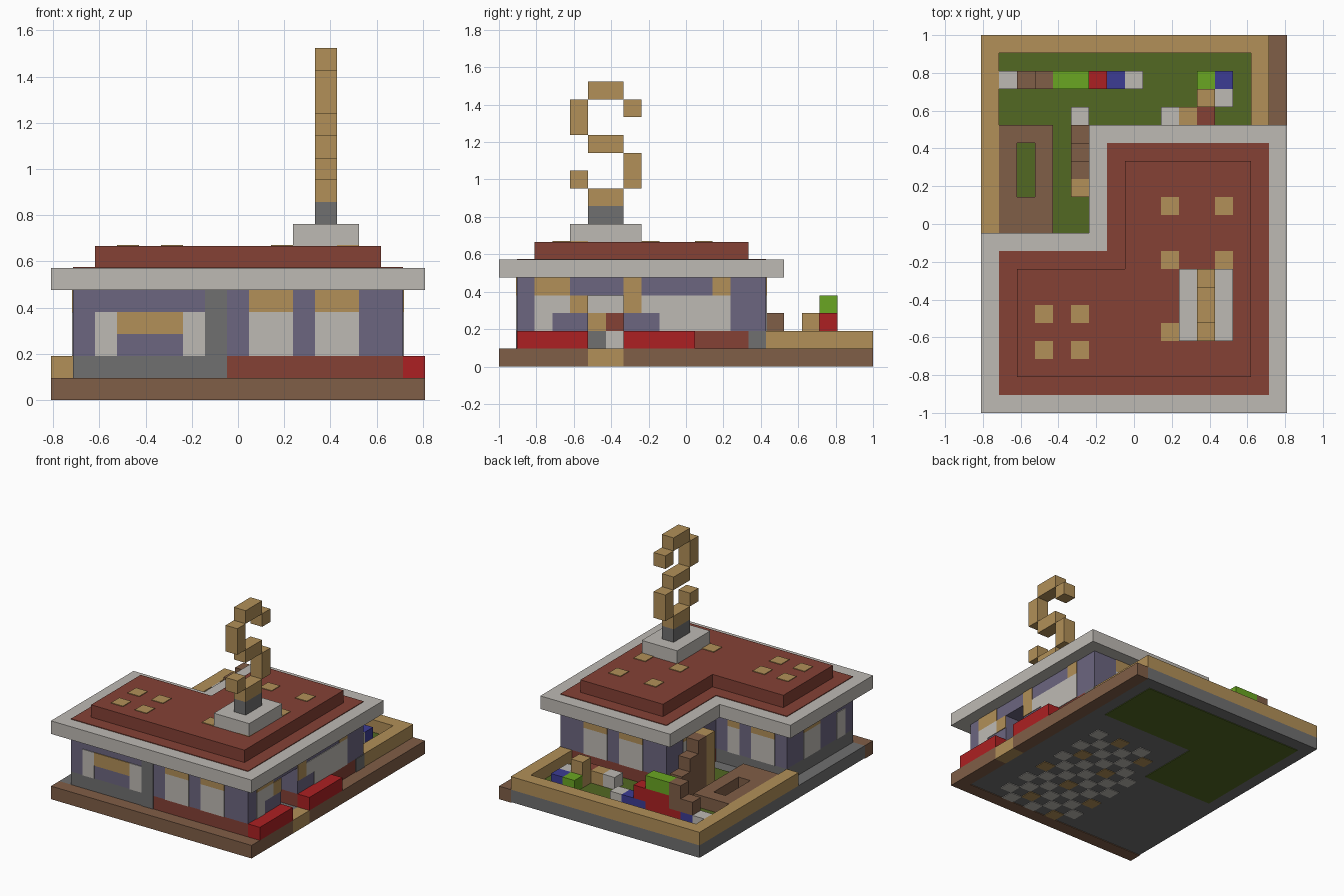
import bpy, bmesh

U = 2 / 21                      # size of one block
WIDE, DEEP = 17, 21             # plot size in blocks
LIFT = 0.05                     # thickness of painted plates, in blocks

cube = bpy.data.objects.get("Cube")
if cube:
    bpy.data.objects.remove(cube, do_unlink=True)


def material(name, code):
    def linear(c):
        return c / 12.92 if c < 0.04045 else ((c + 0.055) / 1.055) ** 2.4
    rgb = [linear(v / 255) for v in bytes.fromhex(code)] + [1]
    m = bpy.data.materials.new(name)
    m.use_nodes = True
    m.diffuse_color = rgb
    m.node_tree.nodes["Principled BSDF"].inputs["Base Color"].default_value = rgb
    return m


brown = material("brown wood", "805e47")
tan = material("tan", "b29058")
green = material("grass green", "526822")
brick = material("brick red", "854135")
pale = material("pale grey", "bebab4")
grey = material("stone grey", "707070")
red = material("bright red", "ac2022")
purple = material("dusty purple", "6c6680")
lime = material("lime green", "6aa622")
blue = material("blue", "3c3c94")


def prism(name, mat, outline, low, high):
    """Extrude a ground outline, in blocks, between two heights."""
    bm = bmesh.new()
    base = [bm.verts.new(((x - WIDE / 2) * U, (y - DEEP / 2) * U, low * U))
            for x, y in outline]
    face = bm.faces.new(base)
    grown = bmesh.ops.extrude_face_region(bm, geom=[face])["geom"]
    tops = [g for g in grown if isinstance(g, bmesh.types.BMVert)]
    bmesh.ops.translate(bm, verts=tops, vec=(0, 0, (high - low) * U))
    bmesh.ops.recalc_face_normals(bm, faces=bm.faces)
    mesh = bpy.data.meshes.new(name)
    bm.to_mesh(mesh)
    bm.free()
    mesh.materials.append(mat)
    ob = bpy.data.objects.new(name, mesh)
    bpy.context.scene.collection.objects.link(ob)
    return ob


def box(name, mat, x, y, z, w=1, d=1, h=1):
    return prism(name, mat, [(x, y), (x + w, y), (x + w, y + d), (x, y + d)], z, z + h)


def ell(inset):
    """L-shaped house outline, moved inwards."""
    i = inset
    return [(i, i), (17 - i, i), (17 - i, 16 - i), (6 + i, 16 - i), (6 + i, 10 - i), (i, 10 - i)]


# Wall planes: axis the wall faces, its position and its outward direction
WALLS = {"front": ("y", 1, -1), "back": ("y", 15, 1), "wing_back": ("y", 9, 1),
         "east": ("x", 16, 1), "west": ("x", 1, -1), "court": ("x", 7, -1)}


def panel(name, mat, wall, along, z, w=1, h=1):
    """Thin plate on a wall."""
    axis, at, out = WALLS[wall]
    start = at if out > 0 else at - LIFT
    label = wall + "_" + name
    if axis == "y":
        return box(label, mat, along, start, z, w, LIFT, h)
    return box(label, mat, start, along, z, LIFT, w, h)


def window(wall, along, w=2):
    panel("window", pale, wall, along, 2, w, 2)
    panel("window_head", tan, wall, along, 4, w)


# Ground slab with brown edging, side path and lawn
box("ground_slab", grey, 0, 1, LIFT, 16, 20, 1 - LIFT)
box("front_edging", brown, 0, 0, 0, 17)
box("side_edging_front", brown, 16, 1, 0, d=4)
box("side_path", tan, 16, 5, 0, d=2)
box("side_edging_back", brown, 16, 7, 0, d=14)
prism("lawn", green, [(1, 10), (7, 10), (7, 15), (15, 15), (15, 20), (1, 20)], 0, 1 + LIFT)

# Floor tiles seen on the underside
for x in range(7, 14):
    for y in range(1, 13):
        if (x + y) % 2 and not (x == 7 and y > 9):
            box("floor_tile", tan if (x + 2 * y) % 5 == 0 else pale, x, y, 0, h=LIFT)

# Plinth and walls
plinth = prism("brick_plinth", brick,
               [(8, 1), (16, 1), (16, 15), (7, 15), (7, 9), (8, 9)], 1, 2)
box("stone_plinth", grey, 1, 1, 1, 7, 8)
walls = prism("house_walls", purple, ell(1), 2, 5)

# Side doorway cut through plinth and wall
cutter = box("doorway_cutter", purple, 14, 5, 1, 3, 2, 3)
cutter.hide_render = True
for part in (plinth, walls):
    mod = part.modifiers.new("doorway", "BOOLEAN")
    mod.operation, mod.object, mod.solver = "DIFFERENCE", cutter, "EXACT"
    bpy.context.view_layer.objects.active = part
    bpy.ops.object.modifier_apply(modifier=mod.name)
bpy.data.objects.remove(cutter, do_unlink=True)
for i, column in enumerate(((grey, tan, pale), (pale, brick, pale))):
    for k, mat in enumerate(column):
        box("doorway_panel", mat, 14, 5 + i, 1 + k, LIFT)

# Front wall
panel("pillar", grey, "front", 7, 1, h=4)
for x in (2, 6):
    panel("window_side", pale, "front", x, 2, h=2)
panel("window_blind", tan, "front", 3, 3, 3)

# Matching windows on front and back, then the wing and courtyard
for side in ("front", "back"):
    for x in (9, 12):
        window(side, x)
window("wing_back", 2)
window("wing_back", 5, 1)
window("court", 11)
window("west", 5)
panel("window", pale, "west", 2, 2, h=2)

# Side wall beside the doorway
panel("front_window", pale, "east", 2, 2, h=2)
panel("front_window_top", pale, "east", 3, 3)
panel("front_window_head", tan, "east", 2, 4, 2)
for y in (4, 7):
    panel("door_lamp", tan, "east", y, 3)
panel("long_window_top", pale, "east", 8, 3, 5)
panel("long_window", pale, "east", 9, 2, 4)
for y in (7, 12):
    panel("window_head", tan, "east", y, 4)
panel("corner_stone", grey, "east", 14, 1)

# Planters by the doorway
for y in (1, 7):
    box("side_planter", red, 16, y, 1, d=4)

# Roof with inlay, raised deck and skylights
prism("roof_slab", pale, ell(0), 5, 6)
prism("roof_inlay", brick, ell(1), 5.5, 6 + LIFT)
prism("roof_deck", brick, ell(2), 6, 7)
for xs, ys in (((10, 13), (4, 8, 11)), ((3, 5), (3, 5))):
    for x in xs:
        for y in ys:
            box("skylight", tan, x, y, 7, h=LIFT)

# Chimney and its curling smoke
box("chimney_base", pale, 11, 4, 7, 3, 4)
box("chimney_pot", grey, 12, 5, 8, d=2)
for z in (9, 12, 15):
    box("smoke_bar", tan, 12, 5, z, d=2)
for y, z, h in ((4, 10, 1), (7, 10, 2), (4, 13, 2), (7, 14, 1)):
    box("smoke_curl", tan, 12, y, z, h=h)

# Garden wall
box("garden_wall_west", tan, 0, 9, 1, d=12)
box("garden_wall_back", tan, 1, 20, 1, 15)
box("garden_wall_east", tan, 15, 15, 1, d=5)

# Patio around a sunken bed
for y in (10, 15):
    box("patio_end", brown, 1, y, 1, 3, 2 if y == 10 else 1)
for x in (1, 3):
    box("patio_side", brown, x, 12, 1, d=3)

# Arch of stacked blocks in the back row, listed from the ground up
stacks = [(pale,), (blue, brown), (red, brown, brown), (red, red, lime),
          (red, red, lime), (blue, red), (blue,), (pale,)]
for i, stack in enumerate(stacks):
    for k, mat in enumerate(stack):
        box("arch_block", mat, 1 + i, 18, 1 + k)

# Stair of blocks climbing towards the house
box("stair_foot", pale, 5, 16, 1)
for k, y in enumerate((15, 14, 13)):
    box("stair_step", brown, 5, y, 1, h=2 + k)
box("stair_top", tan, 5, 12, 1, h=4)

# Loose block cluster
for mat, x, y, h in ((lime, 12, 18, 1), (blue, 13, 18, 1), (tan, 12, 17, 2), (pale, 13, 17, 1),
                     (pale, 10, 16, 1), (tan, 11, 16, 1), (brick, 12, 16, 1)):
    box("garden_block", mat, x, y, 1, h=h)
